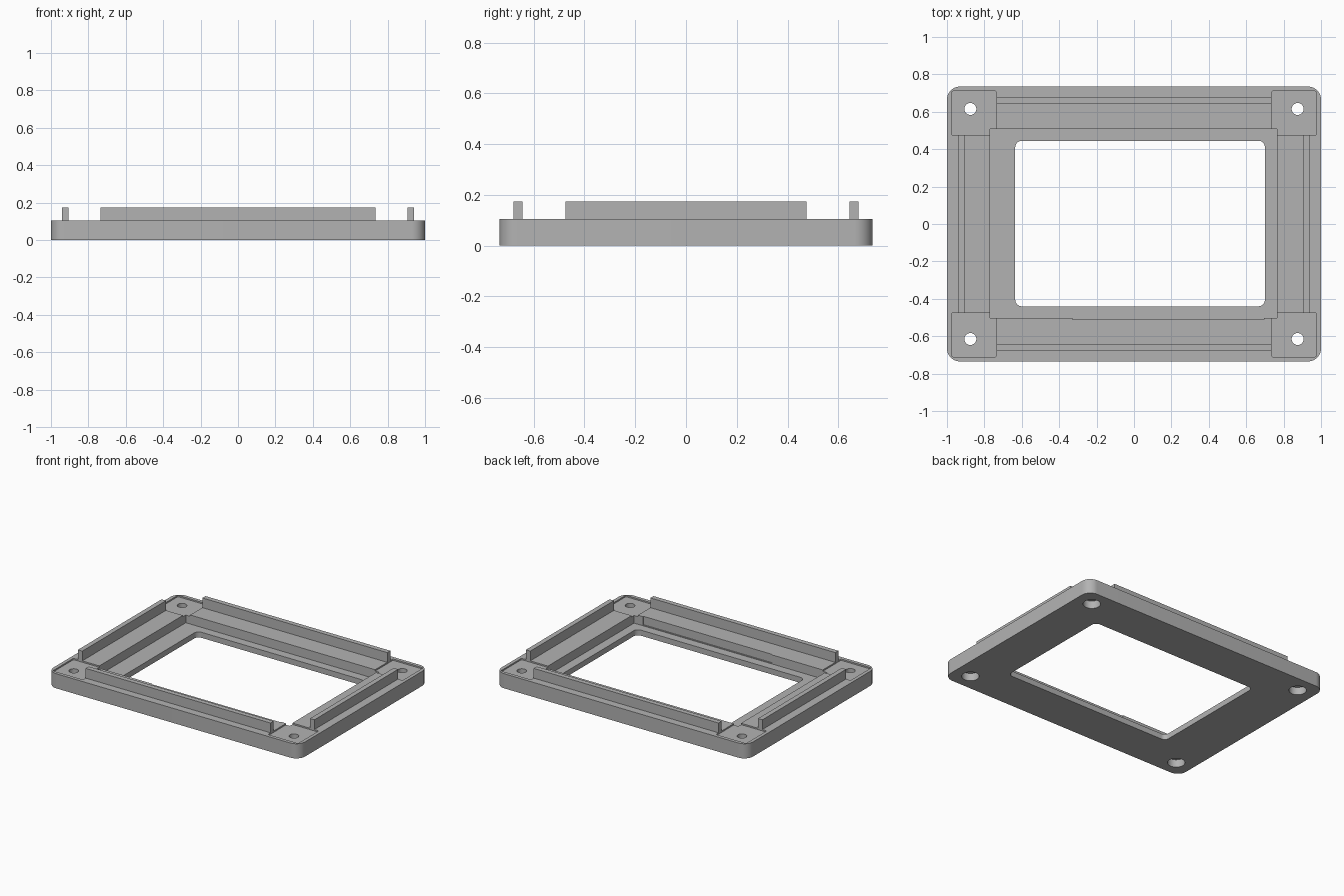
import bpy, bmesh, math

if "Cube" in bpy.data.objects:
    bpy.data.objects.remove(bpy.data.objects["Cube"], do_unlink=True)

TOP, RIB_TOP, PAD, POCKET = 0.105, 0.175, 0.095, 0.04

grey = bpy.data.materials.new("plain grey")
grey.use_nodes = True
colour = (0.45, 0.45, 0.45, 1)
grey.diffuse_color = colour
grey.node_tree.nodes["Principled BSDF"].inputs["Base Color"].default_value = colour


def prism(name, outline, z0, z1):
    """Extrude a closed outline between two heights."""
    bm = bmesh.new()
    base = bm.faces.new([bm.verts.new((x, y, z0)) for x, y in outline])
    ext = bmesh.ops.extrude_face_region(bm, geom=[base])
    verts = [v for v in ext["geom"] if isinstance(v, bmesh.types.BMVert)]
    bmesh.ops.translate(bm, verts=verts, vec=(0, 0, z1 - z0))
    bmesh.ops.recalc_face_normals(bm, faces=bm.faces)
    mesh = bpy.data.meshes.new(name)
    bm.to_mesh(mesh)
    bm.free()
    mesh.materials.append(grey)
    obj = bpy.data.objects.new(name, mesh)
    bpy.context.collection.objects.link(obj)
    return obj


def arc(cx, cy, r, start, sweep, n):
    return [(cx + r * math.cos(start + sweep * i / n),
             cy + r * math.sin(start + sweep * i / n)) for i in range(n + 1)]


def rect(x0, x1, y0, y1, r=0.0):
    if not r:
        return [(x0, y0), (x1, y0), (x1, y1), (x0, y1)]
    corners = [(x1 - r, y1 - r), (x0 + r, y1 - r), (x0 + r, y0 + r), (x1 - r, y0 + r)]
    return [p for i, (cx, cy) in enumerate(corners)
            for p in arc(cx, cy, r, i * math.pi / 2, math.pi / 2, 10)]


def circle(cx, cy, r):
    return arc(cx, cy, r, 0, 2 * math.pi, 32)[:-1]


def cut(target, outline, z0, z1):
    cutter = prism("cutter", outline, z0, z1)
    cutter.hide_render = True
    mod = target.modifiers.new("cut", "BOOLEAN")
    mod.operation = "DIFFERENCE"
    mod.solver = "EXACT"
    mod.object = cutter
    bpy.context.view_layer.objects.active = target
    bpy.ops.object.modifier_apply(modifier=mod.name)
    bpy.data.objects.remove(cutter, do_unlink=True)


# Rounded frame plate
frame = prism("frame_plate", rect(-1, 1, -0.735, 0.735, 0.07), 0, TOP)

# Shallow corner pads with counterbored screw holes
for sx in (-1, 1):
    for sy in (-1, 1):
        xs = sorted((sx * 0.735, sx * 0.975))
        ys = sorted((sy * 0.475, sy * 0.71))
        cut(frame, rect(*xs, *ys, 0.008), PAD, 0.3)
        cut(frame, circle(sx * 0.875, sy * 0.615, 0.032), -0.1, 0.3)
        cut(frame, circle(sx * 0.875, sy * 0.615, 0.057), -0.1, 0.055)

# Panel pocket, its cable relief, and the window opening
cut(frame, rect(-0.77, 0.765, -0.503, 0.507), POCKET, 0.3)
cut(frame, rect(-0.33, 0.695, -0.51, -0.45), POCKET + 0.005, 0.3)
cut(frame, rect(-0.635, 0.7, -0.44, 0.445, 0.035), -0.1, 0.3)

# Upright locating ribs
for side, s in (("left", 1), ("right", -1)):
    xs = sorted((s * 0.905, s * 0.94))
    prism(side + "_rib", rect(*xs, -0.475, 0.475), TOP - 0.005, RIB_TOP)
for side, s in (("back", 1), ("front", -1)):
    ys = sorted((s * 0.645, s * 0.68))
    prism(side + "_rib", rect(-0.735, 0.735, *ys), TOP - 0.005, RIB_TOP)

# Smooth the rounded walls, keep hard edges
bpy.ops.object.select_all(action="DESELECT")
frame.select_set(True)
bpy.context.view_layer.objects.active = frame
bpy.ops.object.shade_smooth_by_angle(angle=math.radians(30))
